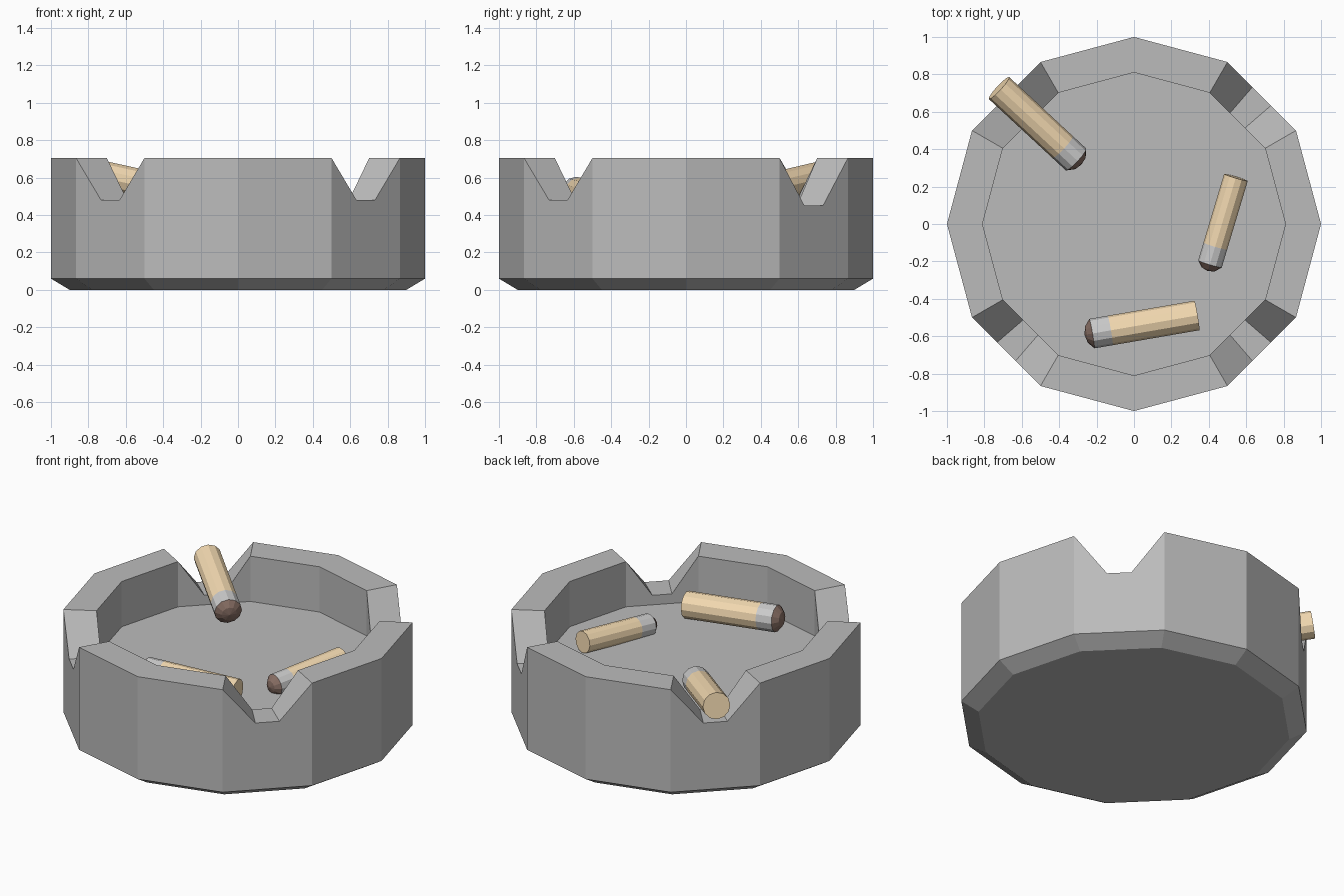
import bpy, bmesh, math
from mathutils import Vector

if "Cube" in bpy.data.objects:
    bpy.data.objects.remove(bpy.data.objects["Cube"])

H, FLOOR, R_IN, N = 0.705, 0.42, 0.81, 12


def material(name, rgb):
    m = bpy.data.materials.new(name)
    m.diffuse_color = (*rgb, 1)
    m.use_nodes = True
    m.node_tree.nodes["Principled BSDF"].inputs["Base Color"].default_value = m.diffuse_color
    return m


def finish(name, bm, mats):
    bmesh.ops.remove_doubles(bm, verts=bm.verts, dist=1e-4)
    bmesh.ops.recalc_face_normals(bm, faces=bm.faces)
    me = bpy.data.meshes.new(name)
    bm.to_mesh(me)
    bm.free()
    for m in mats:
        me.materials.append(m)
    ob = bpy.data.objects.new(name, me)
    bpy.context.collection.objects.link(ob)
    return ob


def corner(r, k, z):
    a = math.tau * k / N
    return Vector((r * math.cos(a), r * math.sin(a), z))


def face(bm, pts):
    return bm.faces.new([bm.verts.new(p) for p in pts])


# Tray: twelve-sided bowl, chamfered base, four notches at the diagonals
bm = bmesh.new()
notches = {1: 0.45, 4: 0.48, 7: 0.48, 10: 0.48}
for k in range(N):
    prof = [(0, H), (1, H)]
    if k in notches:
        prof[1:1] = [(0.365, notches[k]), (0.635, notches[k])]
    rim = {r: [corner(r, k, z).lerp(corner(r, k + 1, z), t) for t, z in prof]
           for r in (1, R_IN)}
    for r, z in ((1, 0.06), (R_IN, FLOOR)):
        face(bm, [corner(r, k + 1, z), corner(r, k, z)] + rim[r])
    o, i = rim[1], rim[R_IN]
    for j in range(len(prof) - 1):
        face(bm, [o[j], o[j + 1], i[j + 1], i[j]])
    face(bm, [corner(0.9, k, 0), corner(0.9, k + 1, 0),
              corner(1, k + 1, 0.06), corner(1, k, 0.06)])
face(bm, [corner(0.9, k, 0) for k in range(N)])
face(bm, [corner(R_IN, k, FLOOR) for k in range(N)])
finish("tray", bm, [material("tray_grey", (0.5, 0.5, 0.5))])

# Cigarette butts: filter, ash band and burnt tip in one turned mesh
butt_mats = [material("filter_tan", (0.9, 0.7, 0.44)),
             material("ash_grey", (0.7, 0.7, 0.7)),
             material("burnt_brown", (0.25, 0.16, 0.13))]


def butt(name, start, end, r):
    start, end = Vector(start), Vector(end)
    length = (end - start).length
    rot = (end - start).to_track_quat('Z', 'Y')
    rings = [(0, 1), (length - 0.1, 1), (length, 1), (length + 0.03, 0.55)]
    bm = bmesh.new()
    loops = [[bm.verts.new(start + rot @ corner(r * s, k, z)) for k in range(N)]
             for z, s in rings]
    bm.faces.new(loops[0])
    for m, (a, b) in enumerate(zip(loops, loops[1:])):
        for k in range(N):
            q = (k + 1) % N
            bm.faces.new([a[k], a[q], b[q], b[k]]).material_index = m
    tip = bm.verts.new(start + rot @ Vector((0, 0, length + 0.04)))
    for k in range(N):
        bm.faces.new([loops[-1][k], loops[-1][(k + 1) % N], tip]).material_index = 2
    finish(name, bm, butt_mats)


butt("butt_in_notch", (-0.722, 0.727, 0.61), (-0.31, 0.345, 0.52), 0.08)
butt("butt_front", (0.337, -0.489, 0.50), (-0.225, -0.586, 0.525), 0.08)
butt("butt_right", (0.545, 0.249, 0.49), (0.406, -0.214, 0.46), 0.066)
